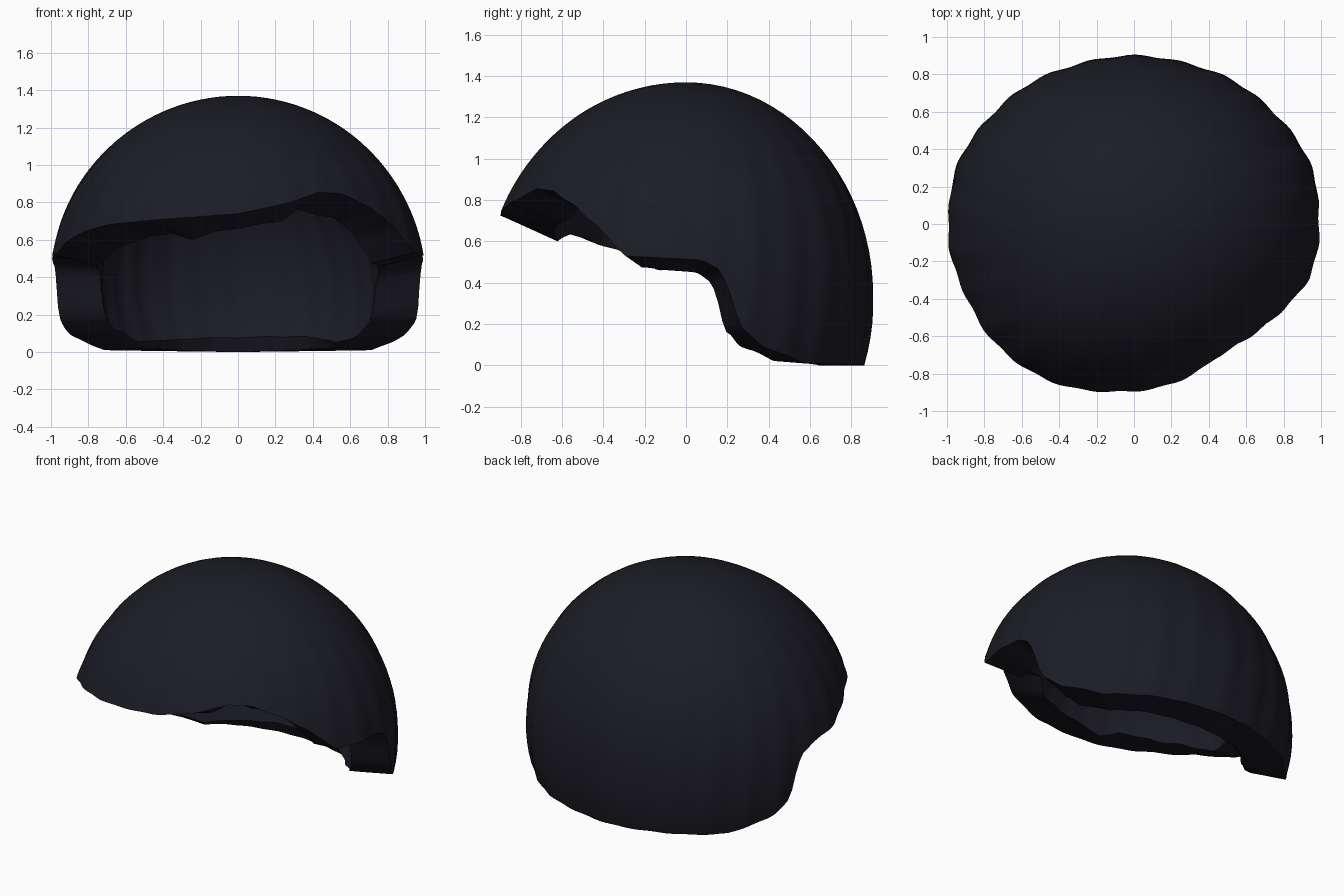
import bpy, bmesh, math, random

if "Cube" in bpy.data.objects:
    bpy.data.objects.remove(bpy.data.objects["Cube"])

random.seed(4)
SEG, ROWS = 180, 28
CZ = 0.35  # height of the dome centre

# Hem height by angle, -90 is the front, 0 the side, 90 the back
HEM_RIGHT = [(-90, .74), (-72, .80), (-60, .855), (-50, .845), (-38, .77), (-28, .67),
             (-18, .53), (5, .51), (11, .46), (14, .34), (17, .19), (25, .09), (42, .01), (90, 0)]
HEM_LEFT = [(-90, .74), (-66, .71), (-45, .68), (-28, .62), (-12, .53), (5, .50),
            (11, .45), (14, .34), (17, .19), (25, .09), (42, .01), (90, 0)]
# Inner hem relative to the outer hem
DROP = [(-90, -.09), (-40, -.09), (-15, -.05), (10, -.04), (20, 0), (45, .06), (90, .08)]


def lookup(table, v):
    for (a, za), (b, zb) in zip(table, table[1:]):
        if v <= b:
            return za + (zb - za) * (v - a) / (b - a)
    return table[-1][1]


def side_angle(a):
    return math.degrees(math.asin(max(-1, min(1, math.sin(a)))))


def hem(a):
    return lookup(HEM_RIGHT if math.cos(a) > 0 else HEM_LEFT, side_angle(a))


def bump(a, centre, width):
    d = (math.degrees(a) - centre + 180) % 360 - 180
    return math.exp(-(d / width) ** 2)


def dome(a, th, rx, front, back, rz, ripple):
    # Soft strands that swirl slightly and fade out at the crown
    k = 1 + ripple * math.sin(th) ** 2 * (math.sin(26 * a + 3 * th)
                                         + .6 * math.sin(11 * a - 2 * th))
    ry = front if math.sin(a) < 0 else back
    s = math.sin(th) * k
    return (rx * s * math.cos(a), ry * s * math.sin(a), CZ + rz * math.cos(th))


def outer(a, th):
    # Fuller sweep of hair at the front left, flatter at the front right
    x, y, z = dome(a, th, 1.005, .965, .898, 1.02, .005)
    k = 1 + .05 * bump(a, 233, 25) - .015 * bump(a, 320, 22)
    k += .05 * max(0, -math.cos(th))  # fuller nape
    return (x * k, y * k, z)


def inner(a, th):
    return dome(a, th, .76, .70, .65, .76, .006)


# Uneven inner hem: ragged offsets, each covering a clump of strands
clumps = [random.uniform(-.03, .03) for _ in range(36)]

bm = bmesh.new()
crown = bm.verts.new((0, 0, CZ + 1.02))
lining_top = bm.verts.new((0, 0, CZ + .76))
columns = []
for i in range(SEG):
    a = 2 * math.pi * i / SEG
    z = hem(a)
    f = i / SEG * 36
    n = int(f)
    jag = clumps[n] + (clumps[(n + 1) % 36] - clumps[n]) * (f - n)
    back = max(0, math.sin(a))
    zi = max(.03, z + lookup(DROP, side_angle(a)) + jag * (1 - .7 * back))
    end_o = math.acos((z - CZ) / 1.02)
    end_i = math.acos((zi - CZ) / .76)
    pts = [outer(a, end_o * (r + 1) / ROWS) for r in range(ROWS)]
    p, q = pts[-1], inner(a, end_i)
    # Thick rim between the hems, flat underneath at the nape
    for t in (.4, .85):
        m = [u + (v - u) * t for u, v in zip(p, q)]
        m[2] += (z - m[2]) * back
        pts.append(m)
    pts += [inner(a, end_i * (ROWS - r) / ROWS) for r in range(ROWS)]
    columns.append([bm.verts.new(c) for c in pts])

for i in range(SEG):
    c, d = columns[i], columns[(i + 1) % SEG]
    bm.faces.new((crown, c[0], d[0]))
    for r in range(len(c) - 1):
        bm.faces.new((c[r], c[r + 1], d[r + 1], d[r]))
    bm.faces.new((c[-1], lining_top, d[-1]))
bmesh.ops.recalc_face_normals(bm, faces=bm.faces)

mesh = bpy.data.meshes.new("hair_cap")
bm.to_mesh(mesh)
bm.free()
hair = bpy.data.objects.new("hair_cap", mesh)
bpy.context.collection.objects.link(hair)

mat = bpy.data.materials.new("dark navy hair")
mat.diffuse_color = (.0115, .0115, .019, 1)
mat.use_nodes = True
mat.node_tree.nodes["Principled BSDF"].inputs["Base Color"].default_value = mat.diffuse_color
mesh.materials.append(mat)

bpy.context.view_layer.objects.active = hair
hair.select_set(True)
bpy.ops.object.shade_smooth_by_angle(angle=math.radians(35))
